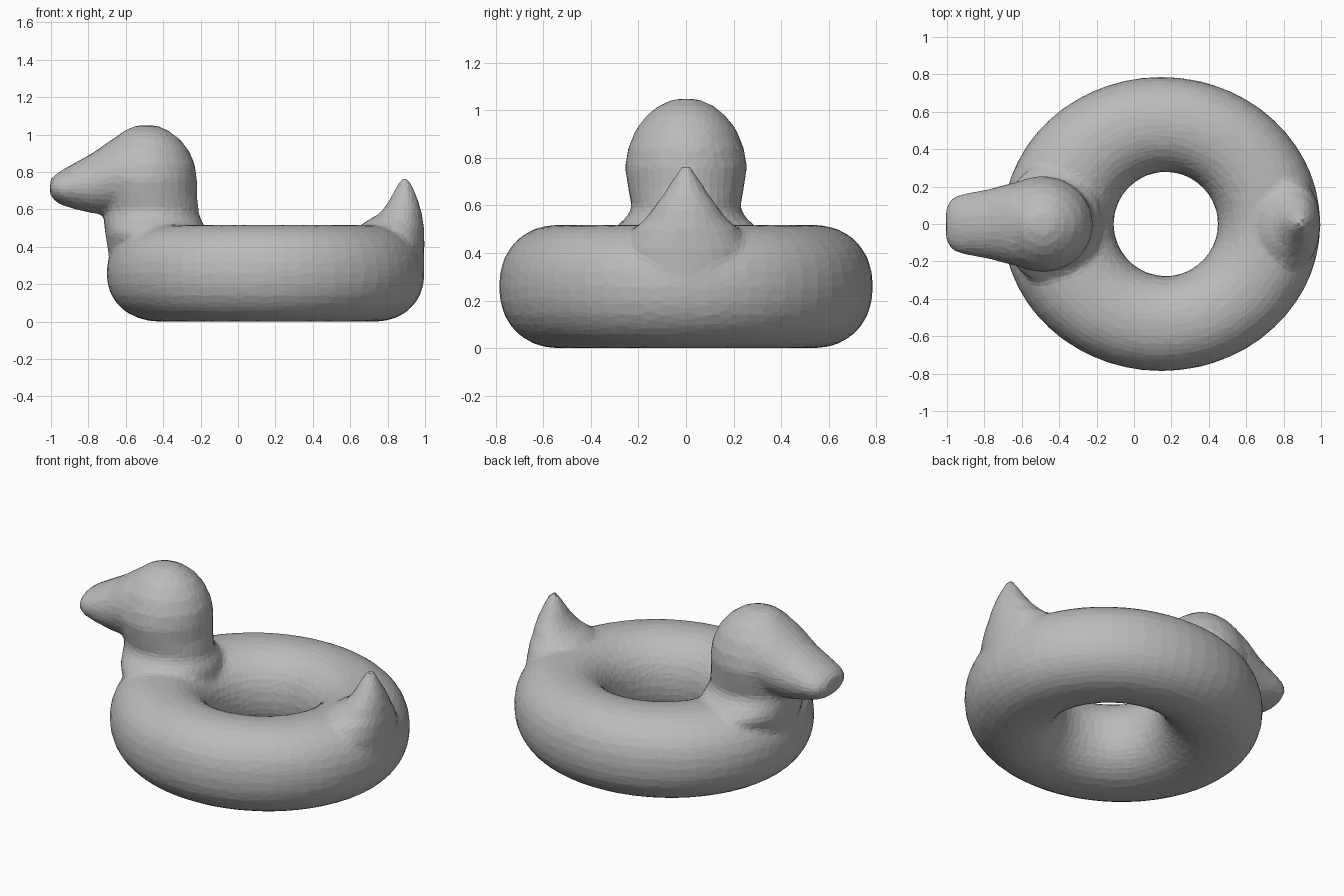
import bpy, bmesh
from math import cos, sin, pi, copysign
from mathutils import Vector

cube = bpy.data.objects.get("Cube")
if cube:
    bpy.data.objects.remove(cube)

grey = bpy.data.materials.new("soft grey")
grey.use_nodes = True
grey.diffuse_color = (0.5, 0.5, 0.5, 1)
grey.node_tree.nodes["Principled BSDF"].inputs["Base Color"].default_value = (0.5, 0.5, 0.5, 1)


def loft(name, rings, closed=False):
    """Bridge a list of point rings; cap the ends unless the path is closed."""
    bm = bmesh.new()
    loops = [[bm.verts.new(p) for p in ring] for ring in rings]
    n = len(loops[0])
    pairs = list(zip(loops, loops[1:]))
    if closed:
        pairs.append((loops[-1], loops[0]))
    else:
        bm.faces.new(loops[0])
        bm.faces.new(loops[-1])
    for a, b in pairs:
        for i in range(n):
            j = (i + 1) % n
            bm.faces.new((a[i], a[j], b[j], b[i]))
    bmesh.ops.recalc_face_normals(bm, faces=bm.faces)
    mesh = bpy.data.meshes.new(name)
    bm.to_mesh(mesh)
    bm.free()
    mesh.materials.append(grey)
    obj = bpy.data.objects.new(name, mesh)
    bpy.context.collection.objects.link(obj)
    return obj


def angles(n):
    return [2 * pi * i / n for i in range(n)]


def power(v, e):
    return copysign(abs(v) ** e, v)


def stack(sections, n=28):
    """Horizontal ellipses from (z, x min, x max, half width)."""
    return [[((a + b) / 2 + (b - a) / 2 * cos(t), w * sin(t), z) for t in angles(n)]
            for z, a, b, w in sections]


# Inflated ring: slightly long in x, with a round hole
def ring_section(t):
    outer = Vector((0.147 + 0.85 * cos(t), 0.787 * sin(t), 0))
    inner = Vector((0.17 + 0.278 * cos(t), 0.278 * sin(t), 0))
    mid, half = (outer + inner) / 2, (outer - inner) / 2
    return [mid + half * power(cos(s), 0.92) + Vector((0, 0, 0.259 + 0.26 * power(sin(s), 0.92)))
            for s in angles(28)]


ring = loft("swim_ring", [ring_section(t) for t in angles(56)], closed=True)

# Neck flaring into the ring, and the round head
head = loft("neck_and_head", stack([
    (0.35, -0.69, -0.16, 0.26), (0.47, -0.71, -0.17, 0.33), (0.515, -0.715, -0.18, 0.29),
    (0.56, -0.72, -0.205, 0.24), (0.60, -0.72, -0.21, 0.23), (0.68, -0.74, -0.22, 0.245),
    (0.76, -0.76, -0.22, 0.258), (0.84, -0.75, -0.23, 0.245), (0.92, -0.72, -0.265, 0.212),
    (0.98, -0.66, -0.315, 0.165), (1.02, -0.61, -0.37, 0.115), (1.048, -0.55, -0.43, 0.05)]))

# Blunt beak blending back into the head: (x, z low, z high, half width)
beak_sections = [
    (-1.005, 0.68, 0.755, 0.08), (-0.985, 0.65, 0.78, 0.125), (-0.95, 0.625, 0.805, 0.152),
    (-0.87, 0.60, 0.85, 0.17), (-0.78, 0.58, 0.90, 0.185), (-0.65, 0.575, 0.99, 0.22),
    (-0.50, 0.60, 1.03, 0.24)]
beak = loft("beak", [[(x, w * cos(t), (a + b) / 2 + (b - a) / 2 * sin(t)) for t in angles(28)]
                     for x, a, b, w in beak_sections])

# Upturned pointed tail
tail = loft("tail", stack([
    (0.28, 0.70, 0.995, 0.24), (0.42, 0.66, 0.997, 0.26), (0.50, 0.64, 0.995, 0.225),
    (0.54, 0.69, 0.99, 0.175), (0.58, 0.76, 0.983, 0.145), (0.64, 0.805, 0.967, 0.10),
    (0.71, 0.84, 0.94, 0.055), (0.775, 0.88, 0.905, 0.012)]))

# Fuse the parts into one skin, soften the joins and thin it to irregular facets
bpy.ops.object.select_all(action="DESELECT")
for obj in (ring, head, beak, tail):
    obj.select_set(True)
bpy.context.view_layer.objects.active = ring
bpy.ops.object.join()
ring.name = "duck_swim_ring"
skin = ring.modifiers.new("skin", "REMESH")
skin.mode = "VOXEL"
skin.voxel_size = 0.02
soft = ring.modifiers.new("soft", "SMOOTH")
soft.factor = 0.5
soft.iterations = 4
thin = ring.modifiers.new("thin", "DECIMATE")
thin.ratio = 0.14
for mod in ("skin", "soft", "thin"):
    bpy.ops.object.modifier_apply(modifier=mod)
for poly in ring.data.polygons:
    poly.use_smooth = False
    poly.material_index = 0
